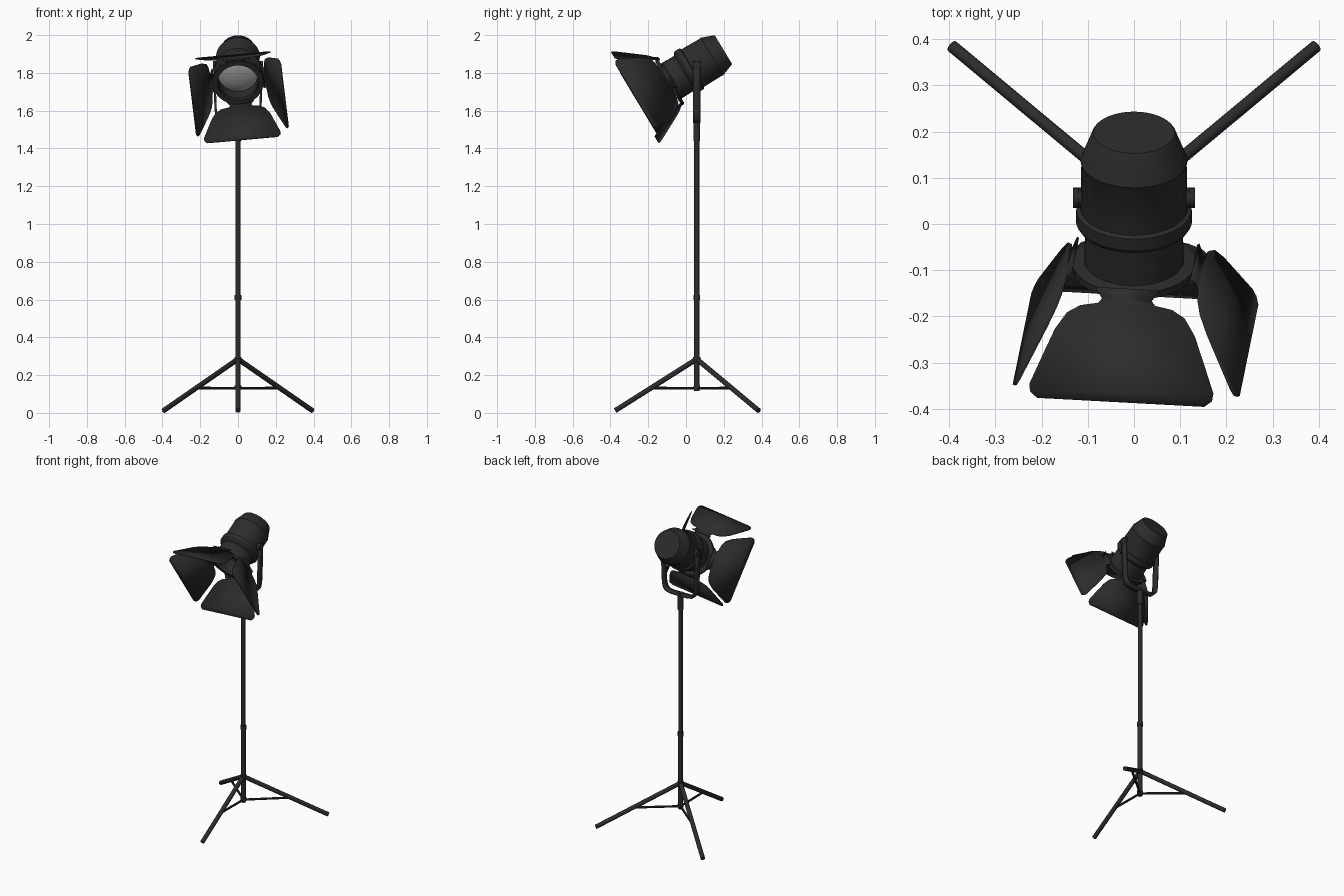
import bpy, bmesh, math
from mathutils import Vector, Matrix

if "Cube" in bpy.data.objects:
    bpy.data.objects.remove(bpy.data.objects["Cube"])


def material(name, c):
    m = bpy.data.materials.new(name)
    m.diffuse_color = (c, c, c, 1)
    m.use_nodes = True
    m.node_tree.nodes["Principled BSDF"].inputs["Base Color"].default_value = m.diffuse_color
    return m


BLACK = material("black_metal", 0.025)
GLASS = material("lens_glass", 0.4)
PY = 0.057  # y of the pole


def finish(name, bm, mat=BLACK, matrix=None, thick=0):
    bmesh.ops.recalc_face_normals(bm, faces=bm.faces)
    me = bpy.data.meshes.new(name)
    bm.to_mesh(me)
    bm.free()
    ob = bpy.data.objects.new(name, me)
    bpy.context.collection.objects.link(ob)
    me.materials.append(mat)
    if matrix:
        ob.matrix_world = matrix
    if thick:
        s = ob.modifiers.new("thickness", "SOLIDIFY")
        s.thickness, s.offset = thick, 0
    bpy.ops.object.select_all(action='DESELECT')
    ob.select_set(True)
    bpy.context.view_layer.objects.active = ob
    bpy.ops.object.shade_smooth_by_angle(angle=math.radians(30))
    return ob


def rod(name, a, b, r, sides=16):
    a, b = Vector(a), Vector(b)
    d = b - a
    bm = bmesh.new()
    bmesh.ops.create_cone(bm, cap_ends=True, segments=sides, radius1=r, radius2=r, depth=d.length)
    m = Matrix.Translation((a + b) / 2) @ d.to_track_quat('Z', 'Y').to_matrix().to_4x4()
    bmesh.ops.transform(bm, matrix=m, verts=bm.verts)
    return finish(name, bm)


def lathe(name, profile, mat, matrix, steps=40):
    bm = bmesh.new()
    vs = [bm.verts.new((r, 0, s)) for r, s in profile]
    es = [bm.edges.new(p) for p in zip(vs, vs[1:])]
    bmesh.ops.spin(bm, geom=vs + es, axis=(0, 0, 1), cent=(0, 0, 0), angle=math.tau, steps=steps)
    bmesh.ops.remove_doubles(bm, verts=bm.verts, dist=1e-5)
    return finish(name, bm, mat, matrix)


# Stand: telescopic pole with collars
rod("lower_pole", (0, PY, .115), (0, PY, .61), .0145)
rod("upper_pole", (0, PY, .6), (0, PY, 1.46), .0135)
for name, z0, z1, r in [("pole_collar", .598, .625, .018), ("leg_hub", .268, .297, .019),
                        ("brace_hub", .124, .146, .018), ("yoke_spigot", 1.44, 1.55, .0175)]:
    rod(name, (0, PY, z0), (0, PY, z1), r)

# Tripod legs with horizontal braces
top = Vector((0, PY, .285))
for name, x, y in [("front", 0, -.375), ("right", .394, .385), ("left", -.394, .385)]:
    foot = Vector((x, y, .012))
    rod(name + "_leg", top, foot, .0135)
    rod(name + "_brace", (0, PY, .13), top.lerp(foot, .56), .007, 10)

# Yoke: flat U-shaped bar
half = [(.126, 1.862), (.124, 1.75), (.118, 1.60), (.111, 1.565), (.095, 1.547), (.06, 1.54)]
path = half + [(-x, z) for x, z in reversed(half)]
bm = bmesh.new()
rows = [[bm.verts.new((x, PY + s * .02, z)) for s in (-1, 1)] for x, z in path]
for a, b in zip(rows, rows[1:]):
    bm.faces.new((a[0], a[1], b[1], b[0]))
finish("yoke", bm, thick=.012)
for s, name in [(-1, "left"), (1, "right")]:
    rod(name + "_pivot", (s * .1, PY, 1.842), (s * .132, PY, 1.842), .022)

# Lamp head: local z runs forward along the beam from the rear cap
HEAD = Matrix.Translation((0, .198, 1.923)) @ Matrix.Rotation(math.radians(121), 4, 'X')
lathe("lamp_housing", [(0, 0), (.088, 0), (.091, .004), (.114, .066), (.116, .07), (.114, .074),
                       (.116, .19), (.125, .194), (.126, .222), (.120, .232), (.106, .24),
                       (.106, .322), (.134, .326), (.134, .342), (.108, .342), (.106, .25)],
      BLACK, HEAD)
lathe("lens", [(.107, .25), (.085, .262), (.05, .272), (0, .277)], GLASS, HEAD)

# Barn doors: rounded trapezoid flaps hinged on the front ring
outline = [(.07, -.012), (.054, .012), (.062, .022), (.1, .029), (.128, .046), (.152, .083),
           (.174, .138), (.2, .205), (.198, .222), (.182, .235)]
ROLL = 6
# turn, splay, width factor, hinge radius, hinge position along the beam
doors = [("top", 0, 36, 1, .140, .325), ("left", 90, 27, 1.06, .135, .322),
         ("bottom", 180, 25, 1.02, .130, .335), ("right", 270, 28, 1.06, .138, .322)]
for name, turn, splay, wide, r, s in doors:
    bm = bmesh.new()
    a = math.radians(splay)
    up = .010 if turn in (90, 270) else 0
    pts = outline + [(-w, d) for w, d in reversed(outline)]
    bm.faces.new([bm.verts.new((w * wide, r + d * math.sin(a), s + d * math.cos(a)))
                  for w, d in pts])
    spin = Matrix.Translation((0, up, 0)) @ Matrix.Rotation(math.radians(turn + ROLL), 4, 'Z')
    finish(name + "_barn_door", bm, matrix=HEAD @ spin, thick=.005)
    # hinge pin on the ring
    h = HEAD @ spin
    rod(name + "_hinge", h @ Vector((-.055, .13, .332)), h @ Vector((.055, .13, .332)), .006, 8)
